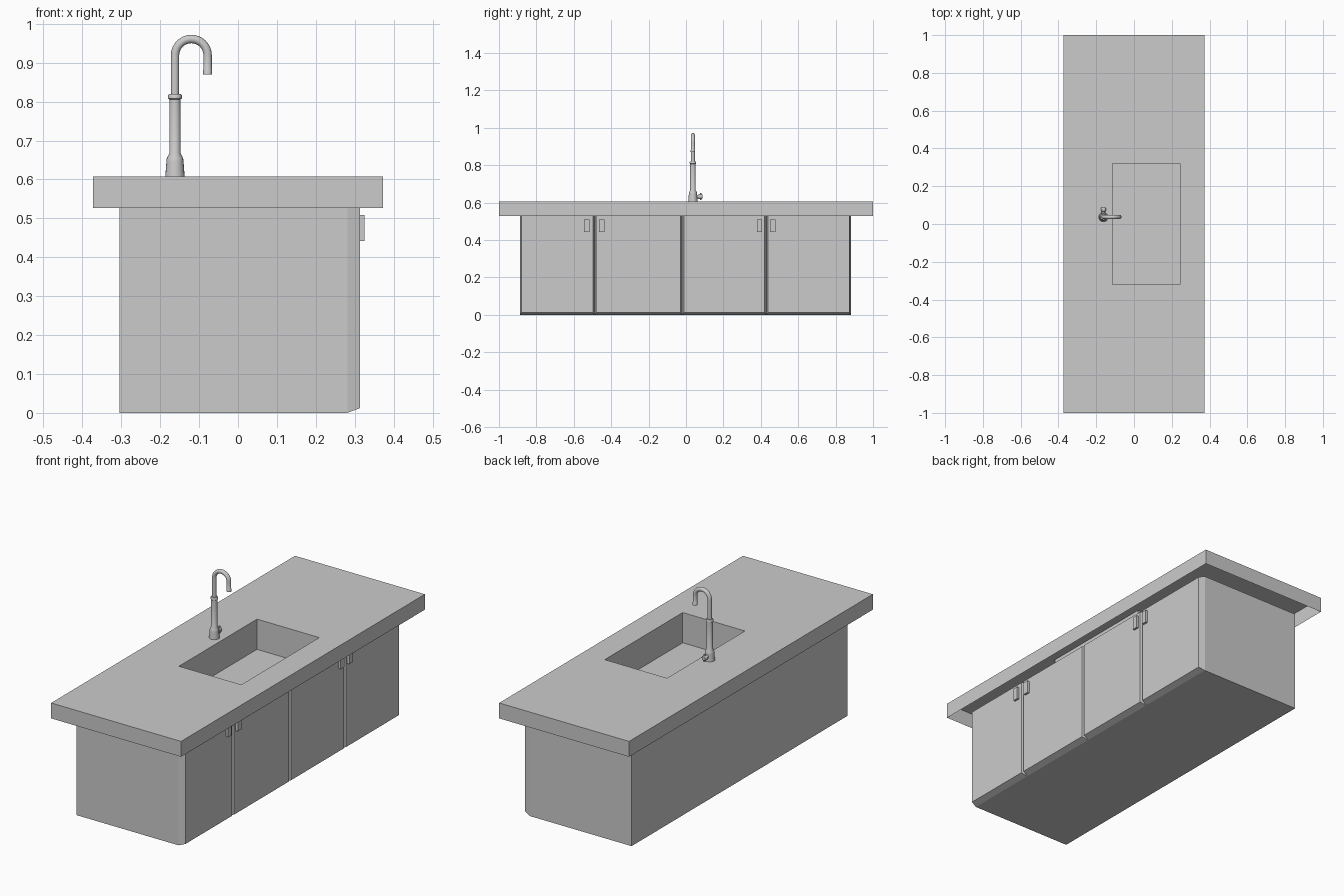
import bpy, bmesh, math
from mathutils import Vector

if "Cube" in bpy.data.objects:
    bpy.data.objects.remove(bpy.data.objects["Cube"])


def rect(x0, x1, y0, y1, z):
    return [(x0, y0, z), (x1, y0, z), (x1, y1, z), (x0, y1, z)]


def loft(name, loops, cap_start=False, cap_end=False, smooth=False):
    """Skin a series of equal-length closed loops."""
    bm = bmesh.new()
    rings = [[bm.verts.new(p) for p in loop] for loop in loops]
    n = len(rings[0])
    for a, b in zip(rings, rings[1:]):
        for i in range(n):
            j = (i + 1) % n
            bm.faces.new((a[i], a[j], b[j], b[i]))
    if cap_start:
        bm.faces.new(rings[0][::-1])
    if cap_end:
        bm.faces.new(rings[-1])
    me = bpy.data.meshes.new(name)
    bm.to_mesh(me)
    bm.free()
    ob = bpy.data.objects.new(name, me)
    bpy.context.collection.objects.link(ob)
    if smooth:
        bpy.context.view_layer.objects.active = ob
        bpy.ops.object.select_all(action='DESELECT')
        ob.select_set(True)
        bpy.ops.object.shade_smooth_by_angle(angle=math.radians(40))
    return ob


def ring(center, direction, r, side, n=20):
    """Circle around a path point; side is a fixed vector across the path."""
    d, u = Vector(direction).normalized(), Vector(side)
    v = d.cross(u)
    return [Vector(center) + r * (math.cos(t) * u + math.sin(t) * v)
            for t in (2 * math.pi * i / n for i in range(n))]


# Countertop shell, open underneath, with the sink basin let into it
Z_TOP = 0.607
outer, sink = (-0.373, 0.373, -1, 1), (-0.115, 0.243, -0.32, 0.32)
loft("countertop_with_sink", [rect(*outer, 0.527), rect(*outer, Z_TOP),
                              rect(*sink, Z_TOP), rect(*sink, 0.45)], cap_end=True)

# Cabinet body
Z_CAB = 0.54
body = (-0.305, 0.281, -0.888, 0.882)
loft("cabinet_body", [rect(*body, 0), rect(*body, Z_CAB)], cap_start=True)


# Doors: raised panels with bevelled edges
def panel_loop(x, y0, y1, z0, z1):
    return [(x, y0, z0), (x, y1, z0), (x, y1, z1), (x, y0, z1)]


seams = [-0.888, -0.489, -0.021, 0.430, 0.882]
for i, (a, b) in enumerate(zip(seams, seams[1:])):
    loft(f"door_{i + 1}", [panel_loop(0.281, a, b, 0, Z_CAB),
                           panel_loop(0.313, a + 0.009, b - 0.009, 0.012, Z_CAB - 0.012)],
         cap_end=True)

# Door handles
for i, y in enumerate((-0.530, -0.451, 0.393, 0.463)):
    a, b = y - 0.0145, y + 0.0145
    loft(f"door_handle_{i + 1}", [panel_loop(0.312, a, b, 0.442, 0.509),
                                  panel_loop(0.325, a, b, 0.442, 0.509)], cap_end=True)

# Tap column, turned profile of (radius, height)
X, Y = -0.162, 0.037
profile = [(0.025, Z_TOP), (0.022, 0.645), (0.021, 0.655), (0.0145, 0.667), (0.0145, 0.806),
           (0.0175, 0.808), (0.0175, 0.817), (0.015, 0.820), (0.0108, 0.820)]
loft("tap_column", [ring((X, Y, z), (0, 0, 1), r, (0, 1, 0)) for r, z in profile],
     cap_end=True, smooth=True)

# Tap swan neck: straight riser, half circle, short drop with a wider tip
R, ZC = 0.042, 0.919
neck = [ring((X, Y, 0.815), (0, 0, 1), 0.0108, (0, 1, 0))]
for k in range(17):
    t = math.pi * (1 - k / 16)
    neck.append(ring((X + R + R * math.cos(t), Y, ZC + R * math.sin(t)),
                     (math.sin(t), 0, -math.cos(t)), 0.0108, (0, 1, 0)))
for z, r in ((0.884, 0.0108), (0.882, 0.0118), (0.870, 0.0118)):
    neck.append(ring((X + 2 * R, Y, z), (0, 0, -1), r, (0, 1, 0)))
loft("tap_neck", neck, cap_end=True, smooth=True)

# Tap control: side stem, knob and small lever
ZK = 0.632
stem = [(0.009, 0.015), (0.009, 0.030), (0.013, 0.031), (0.013, 0.047), (0.010, 0.051)]
loft("tap_knob", [ring((X, Y + d, ZK), (0, 1, 0), r, (1, 0, 0), 16) for r, d in stem],
     cap_end=True, smooth=True)
loft("tap_lever", [ring((X, Y + 0.042, z), (0, 0, 1), 0.004, (1, 0, 0), 10)
                   for z in (0.614, 0.652)], cap_start=True, cap_end=True, smooth=True)
